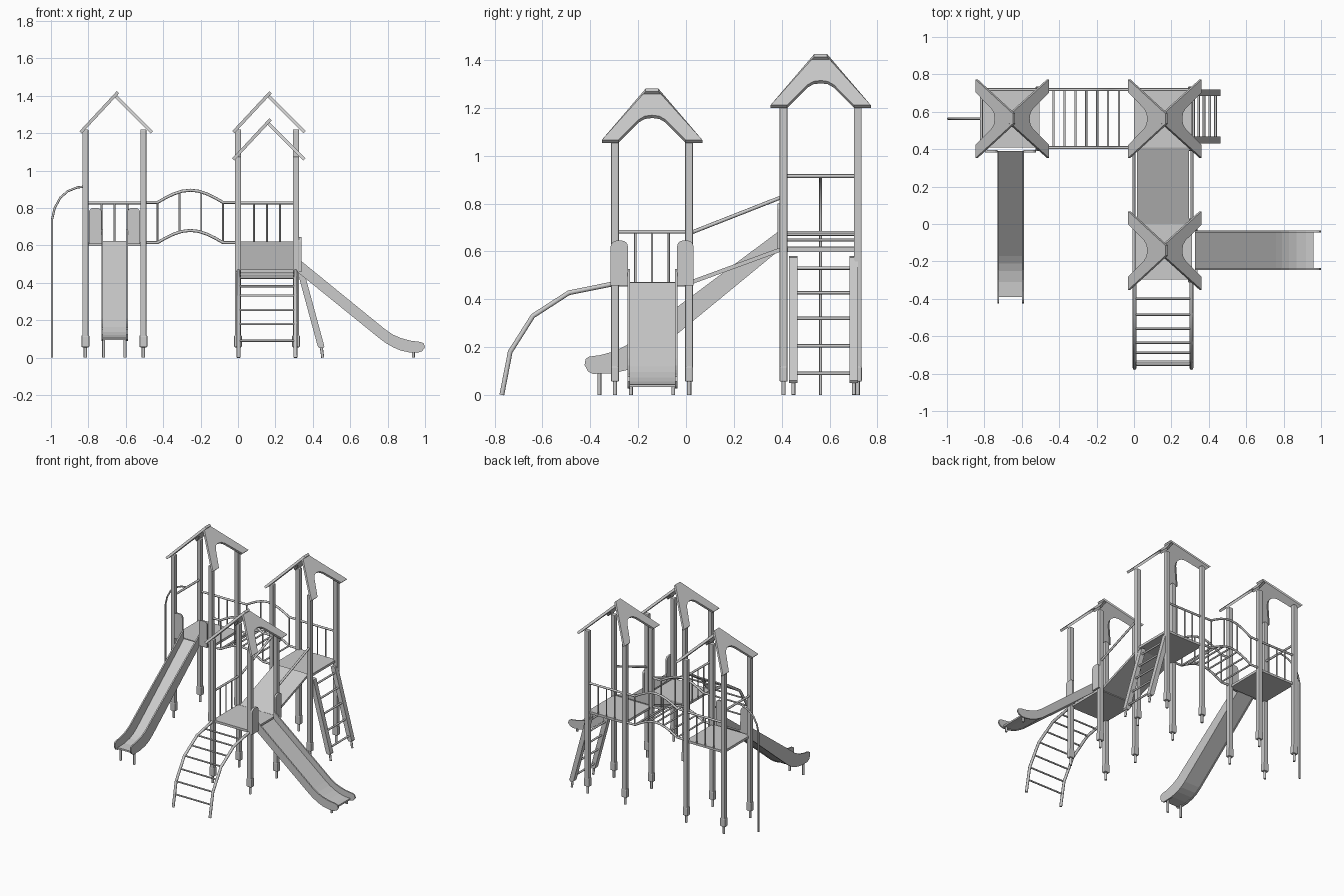
import bpy, bmesh, math
from mathutils import Vector

if "Cube" in bpy.data.objects:
    bpy.data.objects.remove(bpy.data.objects["Cube"])


def finish(name, bm, smooth=False):
    bmesh.ops.recalc_face_normals(bm, faces=bm.faces)
    me = bpy.data.meshes.new(name)
    bm.to_mesh(me)
    bm.free()
    ob = bpy.data.objects.new(name, me)
    bpy.context.collection.objects.link(ob)
    return ob


def box(name, lo, hi, bevel=0):
    bm = bmesh.new()
    bmesh.ops.create_cube(bm, size=1)
    for v in bm.verts:
        v.co = Vector([(lo[i] + hi[i]) / 2 + v.co[i] * (hi[i] - lo[i]) for i in range(3)])
    ob = finish(name, bm)
    if bevel:
        m = ob.modifiers.new("soft_edges", "BEVEL")
        m.width, m.segments = bevel, 2
    return ob


def prism(name, pts, place, depth):
    """Extrude a 2D outline, placed in space by a function, along a vector."""
    bm = bmesh.new()
    f = bm.faces.new([bm.verts.new(place(a, b)) for a, b in pts])
    ext = bmesh.ops.extrude_face_region(bm, geom=[f])
    bmesh.ops.translate(bm, vec=Vector(depth),
                        verts=[v for v in ext["geom"] if isinstance(v, bmesh.types.BMVert)])
    return finish(name, bm)


def tube(name, pts, r=0.007):
    cu = bpy.data.curves.new(name, "CURVE")
    cu.dimensions = "3D"
    cu.bevel_depth, cu.bevel_resolution, cu.use_fill_caps = r, 2, True
    sp = cu.splines.new("POLY")
    sp.points.add(len(pts) - 1)
    for p, co in zip(sp.points, pts):
        p.co = (*co, 1)
    ob = bpy.data.objects.new(name, cu)
    bpy.context.collection.objects.link(ob)
    return ob


H = 0.155  # half the spacing between posts


def tower(tag, cx, cy, deck):
    top = deck + 0.61
    for sx in (-1, 1):
        for sy in (-1, 1):
            x, y = cx + sx * H, cy + sy * H
            box(tag + "_post", (x - .0165, y - .0165, .055), (x + .0165, y + .0165, top), .005)
            box(tag + "_post_boot", (x - .021, y - .017, .055), (x + .021, y + .017, .12), .006)
            tube(tag + "_post_foot", [(x, y, 0), (x, y, .06)], .009)
    box(tag + "_deck", (cx - H, cy - H, deck - .012), (cx + H, cy + H, deck + .006))
    # two tilted chevron roof panels, left one lapping over the right
    half = [(.21, 0), (.027, .214), (-.027, .214), (-.21, 0), (-.14, 0),
            (-.055, .09), (-.03, .105), (0, .109), (.03, .105), (.055, .09), (.14, 0)]
    z0 = top - .015
    d = .012
    prism(tag + "_roof_left", half,
          lambda a, h: Vector((cx - .18 + h * .93 + d / 2, cy + a, z0 + h - d / 2)), (-d, 0, d))
    prism(tag + "_roof_right", half,
          lambda a, h: Vector((cx + .201 - h * .95 - d / 2, cy + a, z0 + h * .95 - d / 2)), (d, 0, d))


def railing(tag, p, q, deck, height=.217):
    p, q = Vector((*p, deck)), Vector((*q, deck))
    up = Vector((0, 0, height))
    tube(tag + "_top_rail", [p + up, q + up], .008)
    for t in (.275, .5, .725):
        b = p.lerp(q, t)
        tube(tag + "_baluster", [b, b + up], .005)


def slide(tag, low, high, place, across, n_bed):
    """Two side walls and a bed; low and high are the wall outlines."""
    unit = across.normalized()
    prism(tag + "_wall_a", low + high[::-1], place, unit * .01)
    prism(tag + "_wall_b", low + high[::-1],
          lambda a, b: place(a, b) + across - unit * .01, unit * .01)
    bed = low[:n_bed]
    strip = [(a, b + .006) for a, b in bed] + [(a, b + .018) for a, b in bed[::-1]]
    ob = prism(tag + "_bed", strip, place, across)
    return ob


def guard(tag, w0, w1, z0, z1, place, depth):
    r = (w1 - w0) * .35
    arc = [(r * math.cos(i * math.pi / 8), r * math.sin(i * math.pi / 8)) for i in range(5)]
    pts = [(w0, z0), (w1, z0)] + [(w1 - r + a, z1 - r + b) for a, b in arc] \
        + [(w0 + r - a, z1 - r + b) for a, b in arc[::-1]]
    prism(tag, pts, place, depth)


# towers
AX, BX, BY, CY = -.661, .155, .563, -.142
D1, D2 = .61, .465
tower("left_tower", AX, BY, D1)
tower("right_tower", BX, BY, D1)
tower("front_tower", BX, CY, D2)

# railings
railing("left_back", (AX - H, BY + H), (AX + H, BY + H), D1)
railing("right_back", (BX - H, BY + H), (BX + H, BY + H), D1)
railing("front_side", (BX - H, CY - H), (BX - H, CY + H), D2)

# sliding pole with its crossbar
tube("pole_crossbar", [(AX - H, BY - H, .915), (AX - H, BY + H, .915)], .008)
tube("sliding_pole", [(x, BY, z) for x, z in
     [(-.994, 0), (-.994, .74), (-.98, .80), (-.95, .855), (-.91, .89), (-.86, .91), (AX - H, .915)]], .006)

# arched rung bridge
X0, X1 = -.43, -.08


def arch(x):
    t = min(max((x - X0) / (X1 - X0), 0), 1)
    return .065 * math.sin(math.pi * t)


xs = [AX + H] + [X0 + (X1 - X0) * i / 8 for i in range(9)] + [BX - H]
for y in (BY - H, BY + H):
    for z in (.615, .83):
        tube("bridge_rail", [(x, y, z + arch(x)) for x in xs], .008)
    for i in range(4):
        x = X0 + (X1 - X0) * i / 3
        tube("bridge_baluster", [(x, y, .615 + arch(x)), (x, y, .83 + arch(x))], .005)
for i in range(7):
    x = X0 + (X1 - X0) * i / 6
    tube("bridge_rung", [(x, BY - H, .615 + arch(x)), (x, BY + H, .615 + arch(x))], .006)

# ramp between the right towers, with handrails
prism("ramp", [(0.0, .472), (.41, .622), (.41, .604), (0.0, .454)],
      lambda a, b: Vector((BX - .14, a, b)), (.28, 0, 0))
for x in (BX - H, BX + H):
    tube("ramp_handrail", [(x, CY + H, .675), (x, BY - H, .83)], .008)

# leaning ladder
for y in (.449, .702):
    prism("ladder_stringer", [(.30, .58), (.322, .575), (.462, .06), (.455, .05), (.432, .053), (.425, .065), (.288, .57)],
          lambda a, b: Vector((a, y - .018, b)), (0, .036, 0))
    tube("ladder_foot", [(.453, y, 0), (.445, y, .06)], .008)
for z in (.09, .205, .32, .427, .53):
    x = .445 - (z - .055) * .267
    tube("ladder_rung", [(x, .449, z), (x, .702, z)], .007)

# curved climber
path = [(-.77, 0), (-.735, .18), (-.64, .33), (-.49, .427), (-.30, .465)]
for x in (.003, .307):
    tube("climber_rail", [(x, y, z) for y, z in path], .010)
for y, z in [(-.752, .09), (-.735, .18), (-.688, .255), (-.635, .332), (-.56, .382), (-.485, .427), (-.40, .445)]:
    tube("climber_rung", [(.003, y, z), (.307, y, z)], .006)

# long slide from the left tower
low = [(.39, .605), (-.03, .26), (-.17, .146), (-.21, .12), (-.25, .103), (-.31, .09),
       (-.39, .088), (-.41, .098), (-.424, .125), (-.42, .15)]
high = [(.39, .686), (-.17, .268), (-.245, .21), (-.30, .182), (-.36, .166), (-.405, .16)]
slide("long_slide", low, high, lambda a, b: Vector((-.731, a, b)), Vector((.142, 0, 0)), 7)
for w0, w1 in ((-.797, -.729), (-.592, -.524)):
    guard("long_slide_guard", w0, w1, .607, .80, lambda a, b: Vector((a, .383, b)), (0, .012, 0))
for x in (-.718, -.604):
    tube("long_slide_leg", [(x, -.362, 0), (x, -.362, .10)], .008)

# short slide from the front tower
low = [(.325, .452), (.76, .10), (.79, .078), (.83, .055), (.87, .038), (.92, .027), (.96, .026),
       (.985, .035), (1.0, .055), (.993, .077)]
high = [(.325, .527), (.786, .152), (.83, .122), (.87, .105), (.92, .091), (.975, .084)]
slide("short_slide", low, high, lambda a, b: Vector((a, -.245, b)), Vector((0, .21, 0)), 7)
for w0, w1 in ((-.315, -.243), (-.037, .031)):
    guard("short_slide_guard", w0, w1, .457, .645, lambda a, b: Vector((.326, a, b)), (.014, 0, 0))
for y in (-.23, -.053):
    tube("short_slide_leg", [(.937, y, 0), (.937, y, .04)], .008)
